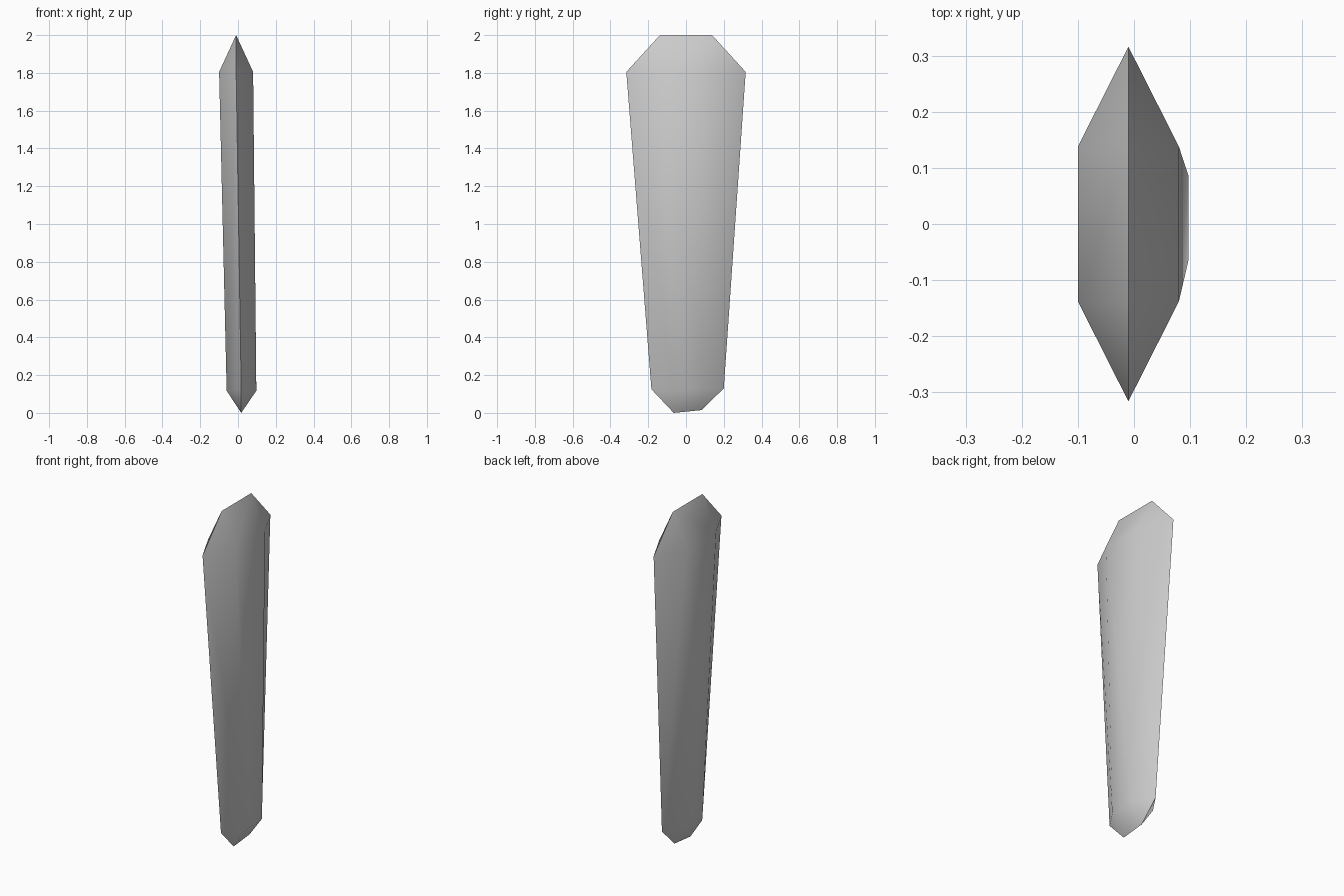
import bpy
import bmesh

if "Cube" in bpy.data.objects:
    bpy.data.objects.remove(bpy.data.objects["Cube"])

# Octagonal rim of the slab as (x, y, z), running round the outline
RIM = [(-0.01, -0.138, 2.0), (-0.01, 0.138, 2.0), (-0.01, 0.316, 1.805), (0.017, 0.2, 0.13),
       (0.017, 0.083, 0.015), (0.017, -0.065, 0.0), (0.017, -0.183, 0.125), (-0.01, -0.316, 1.805)]
# Raised panel corners as (y, z), one per pair of rim points
PANEL = [(-0.138, 1.805), (0.138, 1.805), (0.086, 0.128), (-0.065, 0.117)]
# Rim points that each panel corner fans out to: (before the bend, after it)
CORNERS = [(7, 0), (1, 2), (3, 4), (5, 6)]

bm = bmesh.new()
rim = [bm.verts.new(p) for p in RIM]


def add_side(x_top, x_bottom):
    """One broad face: a raised panel with sloping bevels down to the rim."""
    xs = (x_top, x_top, x_bottom, x_bottom)
    panel = [bm.verts.new((x, y, z)) for x, (y, z) in zip(xs, PANEL)]
    bm.faces.new(panel)
    for i, (a, b) in enumerate(CORNERS):
        j = (i + 1) % 4
        bm.faces.new((panel[i], rim[a], rim[b]))
        bm.faces.new((panel[i], rim[b], rim[CORNERS[j][0]], panel[j]))


add_side(-0.10, -0.06)
add_side(0.08, 0.097)
bmesh.ops.recalc_face_normals(bm, faces=bm.faces)

# Tapered slab
mesh = bpy.data.meshes.new("tapered_slab")
bm.to_mesh(mesh)
bm.free()
slab = bpy.data.objects.new("tapered_slab", mesh)
bpy.context.collection.objects.link(slab)

# Smooth broad sides, crisp rim
bpy.context.view_layer.objects.active = slab
slab.select_set(True)
bpy.ops.object.shade_smooth_by_angle(angle=0.72)
